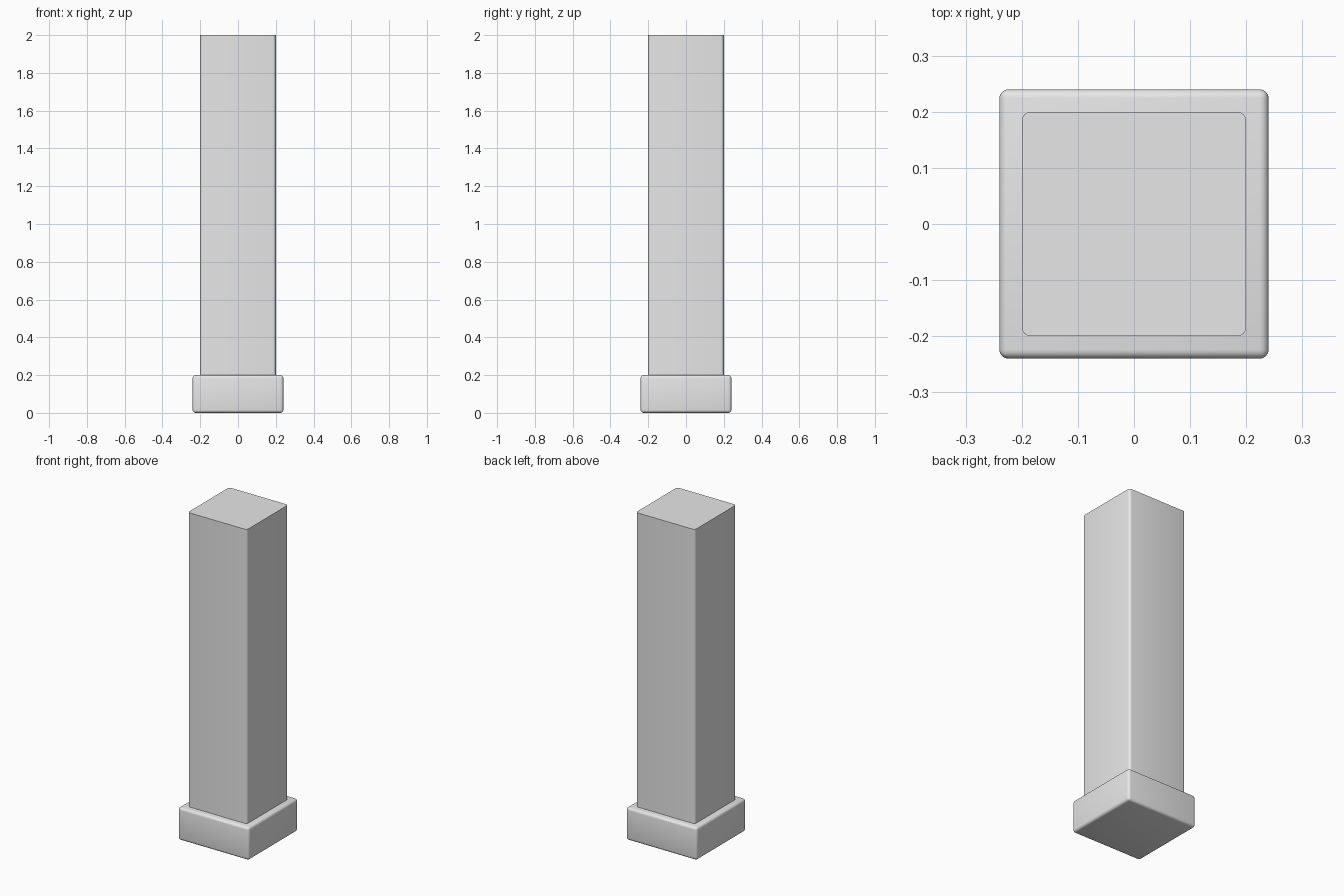
import bpy, bmesh, math

if "Cube" in bpy.data.objects:
    bpy.data.objects.remove(bpy.data.objects["Cube"])

stone = bpy.data.materials.new("light_grey")
stone.diffuse_color = (0.8, 0.8, 0.8, 1.0)
stone.use_nodes = True
stone.node_tree.nodes["Principled BSDF"].inputs["Base Color"].default_value = stone.diffuse_color


def rounded_block(name, width, z0, z1, radius, segments, only_vertical):
    """Square block with rounded edges, standing between z0 and z1."""
    bm = bmesh.new()
    bmesh.ops.create_cube(bm, size=1.0)
    for v in bm.verts:
        v.co.x *= width
        v.co.y *= width
        v.co.z = z0 if v.co.z < 0 else z1
    edges = [e for e in bm.edges if not only_vertical
             or abs(e.verts[0].co.z - e.verts[1].co.z) > 0.01]
    bmesh.ops.bevel(bm, geom=edges, offset=radius, segments=segments,
                    profile=0.5, affect='EDGES')
    mesh = bpy.data.meshes.new(name)
    bm.to_mesh(mesh)
    bm.free()
    mesh.materials.append(stone)
    obj = bpy.data.objects.new(name, mesh)
    bpy.context.collection.objects.link(obj)
    bpy.ops.object.select_all(action='DESELECT')
    obj.select_set(True)
    bpy.context.view_layer.objects.active = obj
    bpy.ops.object.shade_smooth_by_angle(angle=math.radians(40))
    return obj


# Plinth with every edge softened
rounded_block("plinth", 0.48, 0.0, 0.2, 0.016, 4, False)
# Shaft with softened corners and a crisp flat top
rounded_block("shaft", 0.40, 0.19, 2.0, 0.016, 4, True)
